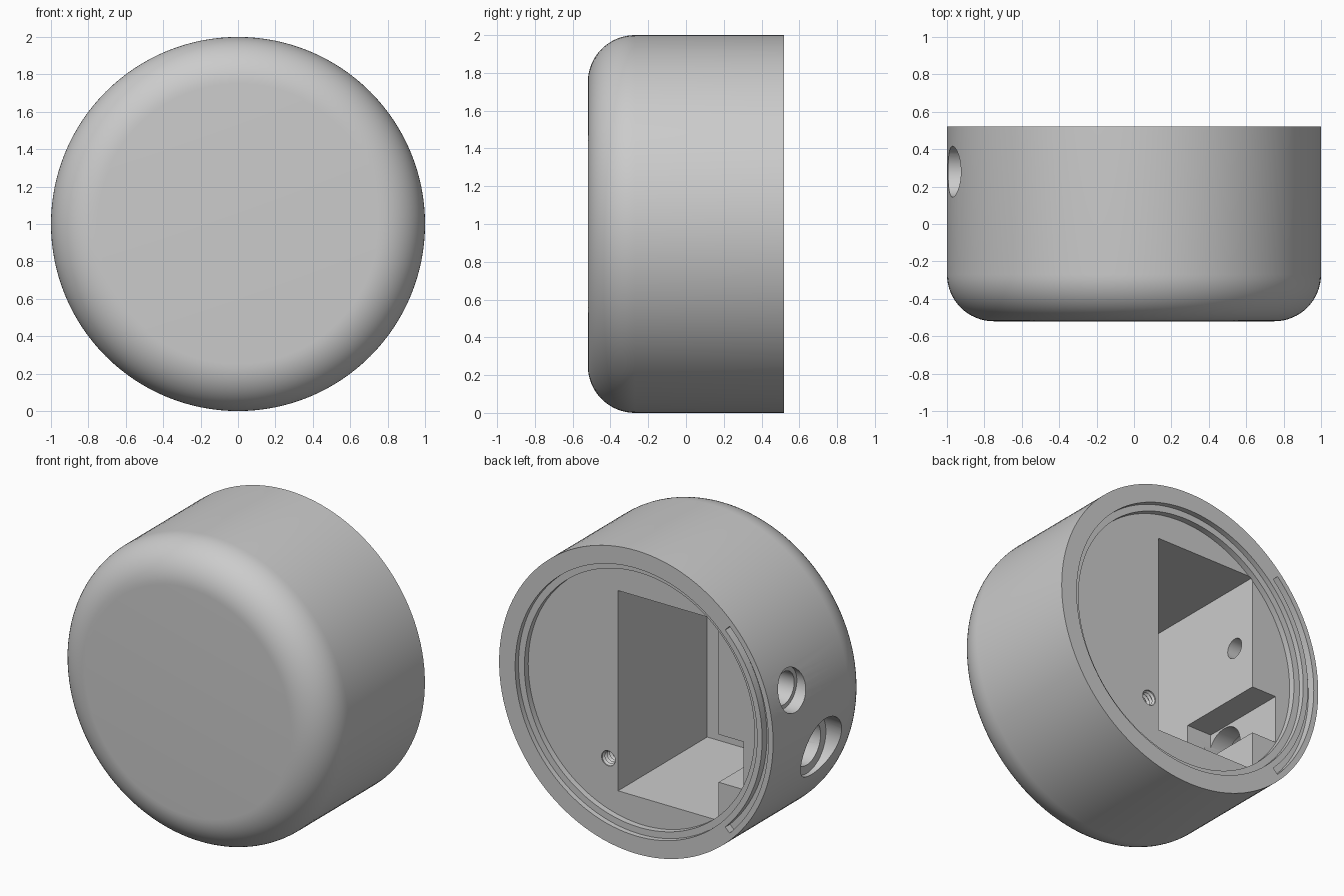
import bpy, bmesh
from math import sin, cos, pi, radians
from mathutils import Vector, Matrix

cube = bpy.data.objects.get("Cube")
if cube:
    bpy.data.objects.remove(cube, do_unlink=True)

AXIS = Vector((0, 0, 1))      # centre of the round body
BACK, FLOOR = 0.52, 0.445     # rim plane and recessed floor plane

grey = bpy.data.materials.new("plain_grey")
grey.use_nodes = True
grey.diffuse_color = (0.6, 0.6, 0.6, 1)
grey.node_tree.nodes["Principled BSDF"].inputs["Base Color"].default_value = (0.6, 0.6, 0.6, 1)


def make_object(name, bm):
    bmesh.ops.recalc_face_normals(bm, faces=bm.faces)
    mesh = bpy.data.meshes.new(name)
    bm.to_mesh(mesh)
    bm.free()
    mesh.materials.append(grey)
    obj = bpy.data.objects.new(name, mesh)
    bpy.context.collection.objects.link(obj)
    return obj


def lathe(name, profile, centre, steps):
    """Turn (radius, y) points around a line parallel to y."""
    bm = bmesh.new()
    verts = [bm.verts.new((centre[0] + r, y, centre[2])) for r, y in profile]
    edges = [bm.edges.new(pair) for pair in zip(verts, verts[1:])]
    bmesh.ops.spin(bm, geom=verts + edges, cent=centre, axis=(0, 1, 0),
                   angle=2 * pi, steps=steps)
    bmesh.ops.remove_doubles(bm, verts=bm.verts, dist=1e-4)
    return make_object(name, bm)


def box(name, low, high):
    low, high = Vector(low) + AXIS, Vector(high) + AXIS
    bm = bmesh.new()
    bmesh.ops.create_cube(bm, size=1, matrix=Matrix.Translation((low + high) / 2)
                          @ Matrix.Diagonal((*(high - low), 1)))
    return make_object(name, bm)


def side_bore(name, radius, x0, x1, y, z):
    bm = bmesh.new()
    bmesh.ops.create_cone(bm, cap_ends=True, segments=48, radius1=radius,
                          radius2=radius, depth=x1 - x0,
                          matrix=Matrix.Translation(((x0 + x1) / 2, y, z + 1))
                          @ Matrix.Rotation(pi / 2, 4, "Y"))
    return make_object(name, bm)


def arc_slot(name, inner, outer, y0, y1, half_angle, steps=32):
    """Curved slot centred on the -x side."""
    bm = bmesh.new()
    ring = [bm.verts.new((-r, y, 1)) for r, y in
            ((inner, y0), (outer, y0), (outer, y1), (inner, y1))]
    face = bm.faces.new(ring)
    bmesh.ops.rotate(bm, verts=ring, cent=AXIS,
                     matrix=Matrix.Rotation(-half_angle, 3, "Y"))
    start = bmesh.ops.duplicate(bm, geom=[face])["geom"]
    bmesh.ops.spin(bm, geom=start, cent=AXIS, axis=(0, 1, 0),
                   angle=2 * half_angle, steps=steps)
    bmesh.ops.remove_doubles(bm, verts=bm.verts, dist=1e-4)
    # Drop any face left inside the solid
    inside = [f for f in bm.faces if all(len(e.link_faces) > 2 for e in f.edges)]
    bmesh.ops.delete(bm, geom=inside, context="FACES")
    return make_object(name, bm)


# Round body: domed front edge, straight side, stepped recess at the back
corner = [(0.75 + 0.25 * sin(a), -0.27 - 0.25 * cos(a))
          for a in (pi / 2 * i / 16 for i in range(17))]
profile = [(0, -BACK)] + corner + [(1, BACK), (0.883, BACK), (0.883, 0.485),
                                   (0.84, 0.485), (0.84, FLOOR), (0, FLOOR)]
body = lathe("round_housing", profile, AXIS, 128)

# Threaded screw hole
thread = [(0, 0.1)]
thread += [(0.05 if i % 2 else 0.038, 0.1 + 0.0125 * i) for i in range(28)]
thread += [(0.05, FLOOR - 0.005), (0.05, FLOOR + 0.02), (0, FLOOR + 0.02)]

cutters = [
    box("main_cavity", (-0.55, -0.484, -0.663), (0.184, FLOOR + 0.002, 0.658)),
    box("side_pocket", (-0.73, -0.157, -0.41), (-0.5, FLOOR + 0.002, -0.095)),
    # Small stepped side hole
    side_bore("small_hole_inner", 0.065, -0.8, -0.5, 0.28, 0.243),
    side_bore("small_hole_middle", 0.108, -1.1, -0.66, 0.28, 0.243),
    side_bore("small_hole_outer", 0.136, -1.1, -0.91, 0.28, 0.243),
    # Large stepped side hole
    side_bore("large_hole_inner", 0.145, -1.1, -0.68, -0.03, -0.25),
    side_bore("large_hole_outer", 0.2, -1.1, -0.86, -0.03, -0.25),
    arc_slot("rim_slot", 0.92, 0.965, BACK - 0.05, BACK + 0.05, radians(45)),
    lathe("screw_hole", thread, Vector((0.255, 0, 0.532)), 32),
]

# Cut every opening, then keep the finished mesh only
for cutter in cutters:
    cutter.hide_render = True
    cut = body.modifiers.new(cutter.name, "BOOLEAN")
    cut.operation = "DIFFERENCE"
    cut.solver = "EXACT"
    cut.object = cutter
bpy.context.view_layer.update()
graph = bpy.context.evaluated_depsgraph_get()
finished = bpy.data.meshes.new_from_object(body.evaluated_get(graph))
body.modifiers.clear()
body.data = finished
for cutter in cutters:
    bpy.data.objects.remove(cutter, do_unlink=True)

# Smooth round surfaces, crisp edges
bpy.ops.object.select_all(action="DESELECT")
body.select_set(True)
bpy.context.view_layer.objects.active = body
bpy.ops.object.shade_smooth_by_angle(angle=radians(30))
